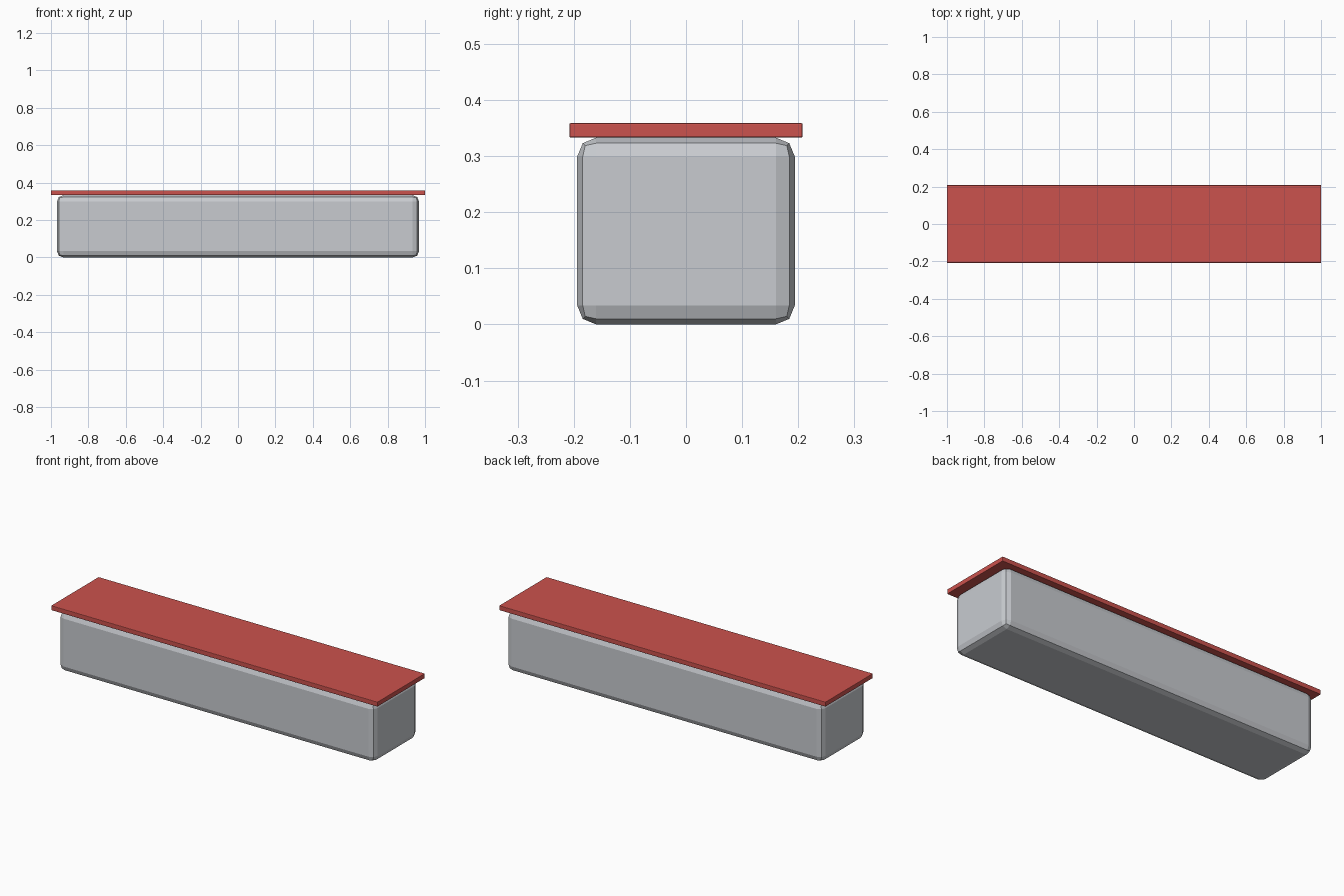
import bpy

# Remove the default cube
cube = bpy.data.objects.get("Cube")
if cube:
    bpy.data.objects.remove(cube, do_unlink=True)


def make_material(name, color):
    mat = bpy.data.materials.new(name)
    mat.use_nodes = True
    mat.diffuse_color = (*color, 1)
    mat.node_tree.nodes["Principled BSDF"].inputs["Base Color"].default_value = (*color, 1)
    return mat


def bevelled_box(name, size, bottom, bevel, mat):
    bpy.ops.mesh.primitive_cube_add(size=1, location=(0, 0, bottom + size[2] / 2))
    obj = bpy.context.object
    obj.name = name
    obj.scale = size
    bpy.ops.object.transform_apply(location=False, rotation=False, scale=True)
    obj.data.materials.append(mat)
    mod = obj.modifiers.new("Bevel", "BEVEL")
    mod.width = bevel
    mod.segments = 2
    return obj


grey = make_material("light grey", (0.58, 0.60, 0.63))
red = make_material("brick red", (0.60, 0.085, 0.075))

# Long rounded base with a thin overhanging top board
bevelled_box("base_block", (1.936, 0.388, 0.333), 0, 0.034, grey)
bevelled_box("top_board", (2.0, 0.416, 0.026), 0.333, 0.003, red)
